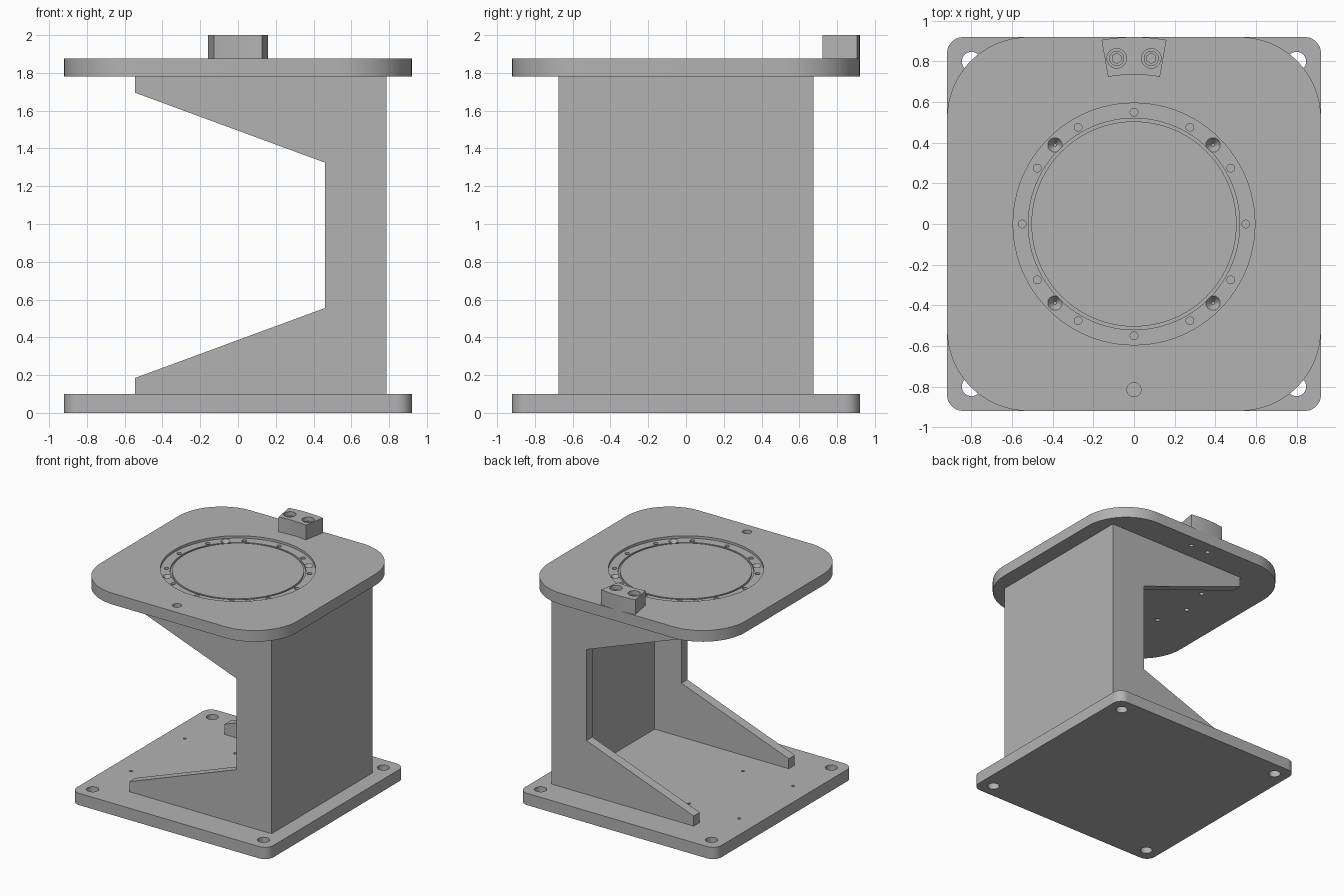
import bpy, bmesh
from math import sin, cos, pi, radians
from mathutils import Matrix

if "Cube" in bpy.data.objects:
    bpy.data.objects.remove(bpy.data.objects["Cube"])

grey = bpy.data.materials.new("machined_grey")
grey.use_nodes = True
grey.diffuse_color = (0.45, 0.45, 0.45, 1)
grey.node_tree.nodes["Principled BSDF"].inputs["Base Color"].default_value = (0.45, 0.45, 0.45, 1)


def make_object(name, bm):
    bmesh.ops.recalc_face_normals(bm, faces=bm.faces)
    mesh = bpy.data.meshes.new(name)
    bm.to_mesh(mesh)
    bm.free()
    mesh.materials.append(grey)
    obj = bpy.data.objects.new(name, mesh)
    bpy.context.collection.objects.link(obj)
    return obj


def extrude(name, outline, vector):
    """Solid from a closed 3D outline pushed along a vector."""
    bm = bmesh.new()
    face = bm.faces.new([bm.verts.new(p) for p in outline])
    new = bmesh.ops.extrude_face_region(bm, geom=[face])["geom"]
    bmesh.ops.translate(bm, vec=vector, verts=[v for v in new if isinstance(v, bmesh.types.BMVert)])
    return make_object(name, bm)


def rounded_plate(name, half, radius, low, high, steps=20):
    outline = []
    for k, (sx, sy) in enumerate([(1, 1), (-1, 1), (-1, -1), (1, -1)]):
        for i in range(steps + 1):
            a = (k + i / steps) * pi / 2
            outline.append((sx * (half - radius) + radius * cos(a),
                            sy * (half - radius) + radius * sin(a), low))
    return extrude(name, outline, (0, 0, high - low))


def cylinders(name, centres, low, high, radius, low_radius=None, sides=32):
    """One object holding a vertical cylinder or cone at every centre."""
    bm = bmesh.new()
    for x, y in centres:
        bmesh.ops.create_cone(bm, cap_ends=True, segments=sides, depth=high - low,
                              radius1=low_radius or radius, radius2=radius,
                              matrix=Matrix.Translation((x, y, (low + high) / 2)))
    return make_object(name, bm)


def cut(obj, *cutters):
    for cutter in cutters:
        mod = obj.modifiers.new("cut", "BOOLEAN")
        mod.operation, mod.solver, mod.object = "DIFFERENCE", "EXACT", cutter
    graph = bpy.context.evaluated_depsgraph_get()
    obj.data = bpy.data.meshes.new_from_object(obj.evaluated_get(graph))
    obj.modifiers.clear()
    for cutter in cutters:
        bpy.data.objects.remove(cutter)


def ring_points(radius, degrees):
    return [(radius * cos(radians(d)), radius * sin(radians(d))) for d in degrees]


HALF, BASE, UNDER, TOP = 0.92, 0.10, 1.78, 1.875
FLOOR = TOP - 0.02
signs = (-1, 1)

# Base plate with corner bolt holes and small tapped holes
base = rounded_plate("base_plate", HALF, 0.08, 0, BASE)
cut(base,
    cylinders("bolt_cutter", [(x * 0.8, y * 0.8) for x in signs for y in signs], -0.1, 0.2, 0.047),
    cylinders("tapped_cutter", [(x, y * 0.36) for x in (-0.75, -0.28) for y in signs], 0.05, 0.2, 0.012))

# Upright wall and the pair of C-shaped gussets
wall_end, side, thick = 0.71, 0.675, 0.08
wall = [(wall_end, -side, BASE), (0.787, -side, BASE), (0.787, side, BASE), (wall_end, side, BASE)]
extrude("upright_wall", wall, (0, 0, UNDER - BASE))
profile = [(wall_end, BASE), (-0.545, BASE), (-0.545, 0.185), (0.46, 0.555),
           (0.46, 1.325), (-0.545, 1.695), (-0.545, UNDER), (wall_end, UNDER)]
for label, s in (("front", -1), ("back", 1)):
    extrude(label + "_gusset", [(x, s * side, z) for x, z in profile], (0, -s * thick, 0))

# Top plate with round pocket, groove, bolt circle and locating hole
screws = [(s * 0.085, 0.815) for s in signs]
top = rounded_plate("top_plate", HALF, 0.40, UNDER, TOP)
cut(top,
    cylinders("pocket_cutter", [(0, 0)], FLOOR, 2, 0.595, sides=96),
    cylinders("groove_cutter", [(0, 0)], FLOOR - 0.015, 2, 0.52, sides=96),
    cylinders("bolt_circle_cutter", ring_points(0.55, [d for d in range(0, 360, 30)]), 1.7, 2, 0.019),
    cylinders("countersink_cutter", ring_points(0.55, range(45, 360, 90)), FLOOR - 0.04, FLOOR + 0.001, 0.036, 0.008),
    cylinders("locating_cutter", [(0, -0.815)], TOP - 0.06, 2, 0.035),
    cylinders("screw_end_cutter", screws, 1.7, UNDER + 0.04, 0.018))
cylinders("centre_disc", [(0, 0)], FLOOR - 0.03, FLOOR, 0.505, sides=96)

# Curved stop block with two counterbored socket screws
arc = [radians(80 + 20 * i / 12) for i in range(13)]
outline = [(r * cos(a), r * sin(a), TOP) for r, angles in ((0.92, arc), (0.735, arc[::-1])) for a in angles]
block = extrude("stop_block", outline, (0, 0, 2 - TOP))
cut(block, cylinders("counterbore_cutter", screws, 1.92, 2.1, 0.048))
heads = cylinders("socket_screws", screws, 1.91, 1.97, 0.037)
cut(heads, cylinders("hex_cutter", screws, 1.94, 2.1, 0.025, sides=6))

# Smooth the round walls, keep the edges sharp
bpy.ops.object.select_all(action="DESELECT")
for obj in (base, top, block, heads, bpy.data.objects["centre_disc"]):
    obj.select_set(True)
    bpy.context.view_layer.objects.active = obj
bpy.ops.object.shade_smooth_by_angle(angle=radians(30))
